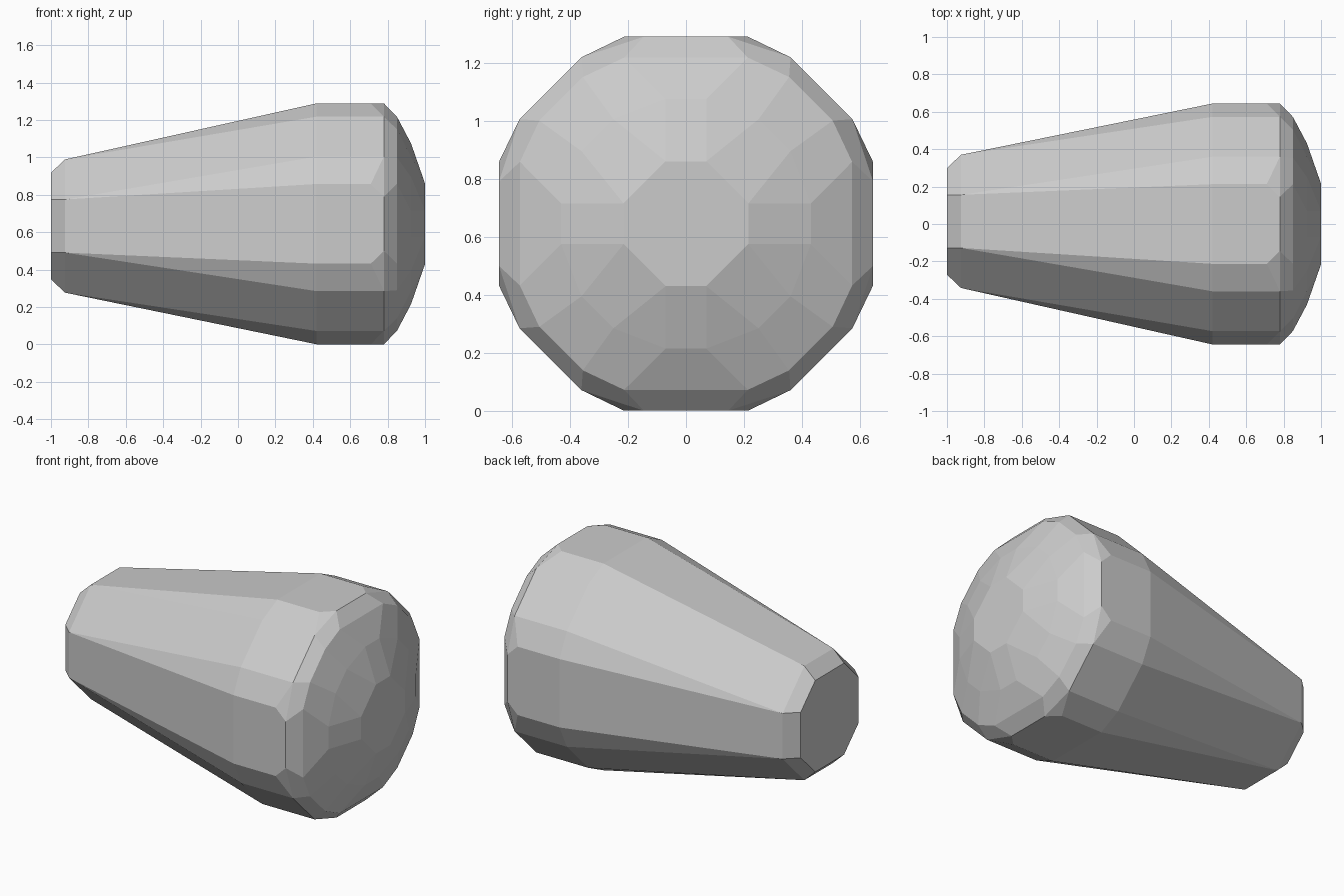
import bpy
import bmesh

if "Cube" in bpy.data.objects:
    bpy.data.objects.remove(bpy.data.objects["Cube"])

grey = bpy.data.materials.new("mid grey")
grey.diffuse_color = (0.6, 0.6, 0.6, 1)
grey.use_nodes = True
grey.node_tree.nodes["Principled BSDF"].inputs["Base Color"].default_value = grey.diffuse_color


def ring(x, a, r, b, c, xa=None, cy=0.0, cz=0.645):
    """Sixteen points with four-fold symmetry: flat sides end at (a, r),
    diagonals at (b, c); xa moves only the ends of the flat sides."""
    xa = x if xa is None else xa
    quarter = [(xa, a, r), (x, b, c), (x, c, b), (xa, r, a)]
    points = []
    for turn in range(4):
        for px, y, z in quarter:
            for _ in range(turn):
                y, z = z, -y
            points.append((px, y + cy, z + cz))
    return points


# Tapered body from the narrow end to the domed wide end
rings = [
    ring(-1.0, 0.142, 0.285, 0.142, 0.285, cy=0.014, cz=0.633),
    ring(-0.925, 0.142, 0.356, 0.142, 0.356, cy=0.014, cz=0.633),
    ring(0.42, 0.213, 0.644, 0.36, 0.573),
    ring(0.78, 0.213, 0.644, 0.36, 0.573, xa=0.71),   # clipped corners
    ring(0.78, 0.145, 0.644, 0.36, 0.573),
    ring(0.85, 0.213, 0.572, 0.355, 0.505),           # rim bevel
    ring(0.925, 0.07, 0.43, 0.25, 0.36),              # dome
    ring(1.0, 0.07, 0.215, 0.07, 0.215),
]

bm = bmesh.new()
loops = [[bm.verts.new(p) for p in r] for r in rings]
for lower, upper in zip(loops, loops[1:]):
    for i in range(16):
        j = (i + 1) % 16
        bm.faces.new((lower[i], lower[j], upper[j], upper[i]))
bm.faces.new(loops[0])
bm.faces.new(loops[-1])
bmesh.ops.remove_doubles(bm, verts=bm.verts, dist=0.0005)
bmesh.ops.recalc_face_normals(bm, faces=bm.faces)

mesh = bpy.data.meshes.new("tapered_knob")
bm.to_mesh(mesh)
bm.free()
mesh.materials.append(grey)
knob = bpy.data.objects.new("tapered_knob", mesh)
bpy.context.collection.objects.link(knob)
